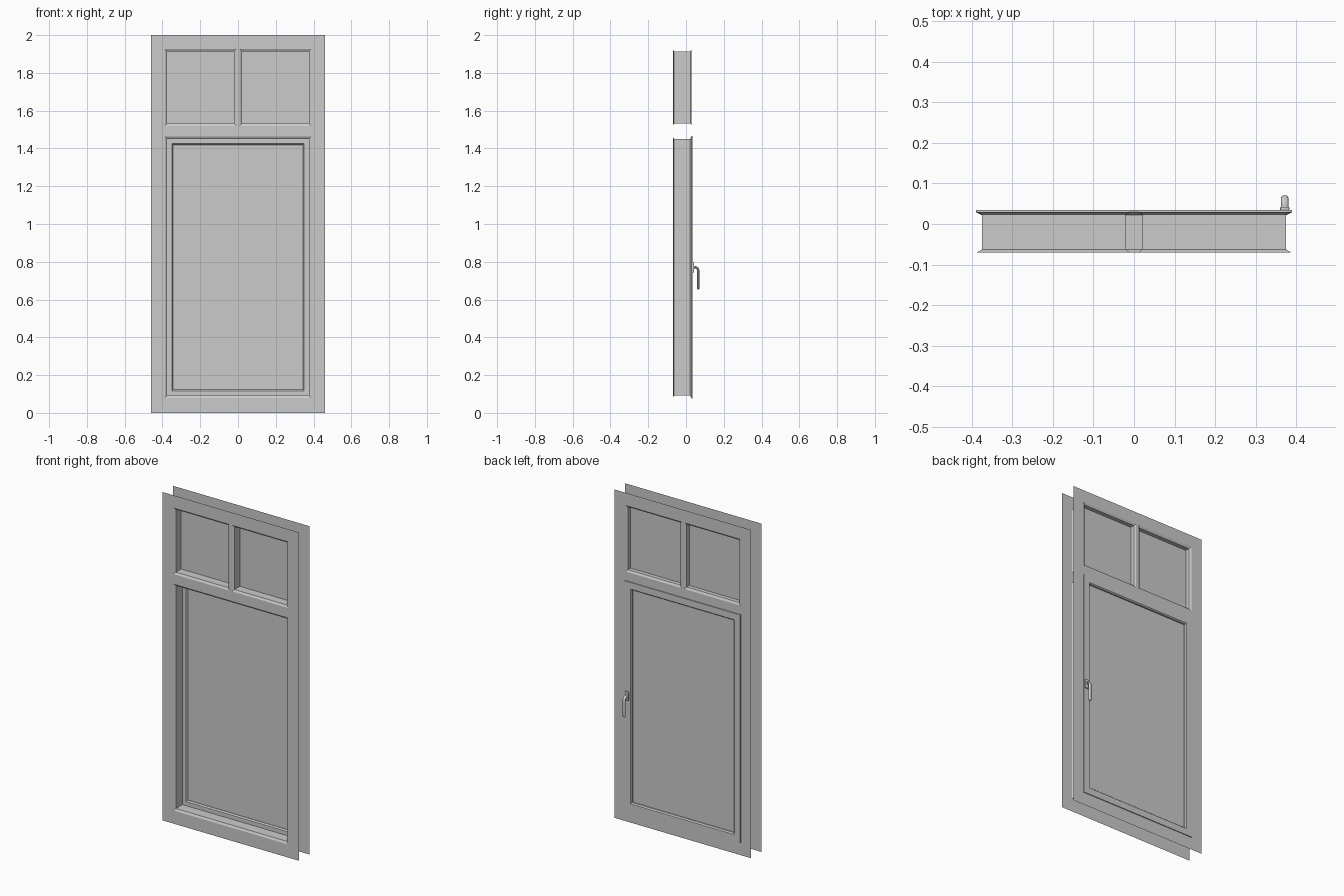
import bpy, bmesh, math

if "Cube" in bpy.data.objects:
    bpy.data.objects.remove(bpy.data.objects["Cube"])

FRONT, BACK = -0.07, 0.03
UPPER_Z, LOWER_Z = (1.52, 1.926), (0.08, 1.462)
HOLES = [(-0.387, -0.009, *UPPER_Z), (0.009, 0.387, *UPPER_Z), (-0.387, 0.387, *LOWER_Z)]


def finish(name, bm, smooth=False):
    bmesh.ops.remove_doubles(bm, verts=bm.verts, dist=1e-5)
    bmesh.ops.recalc_face_normals(bm, faces=bm.faces)
    me = bpy.data.meshes.new(name)
    bm.to_mesh(me)
    bm.free()
    ob = bpy.data.objects.new(name, me)
    bpy.context.collection.objects.link(ob)
    if smooth:
        bpy.context.view_layer.objects.active = ob
        ob.select_set(True)
        bpy.ops.object.shade_smooth_by_angle(angle=math.radians(40))
        ob.select_set(False)
    return ob


def loft(bm, rings, closed=False):
    """Bridge successive rings of points with quads."""
    vs = [[bm.verts.new(p) for p in r] for r in rings]
    pairs = list(zip(vs, vs[1:])) + ([(vs[-1], vs[0])] if closed else [])
    for a, b in pairs:
        n = len(a)
        for i in range(n):
            bm.faces.new((a[i], a[(i + 1) % n], b[(i + 1) % n], b[i]))
    return vs


def rect(hole, inset, y):
    x0, x1, z0, z1 = hole
    return [(x0 + inset, y, z0 + inset), (x1 - inset, y, z0 + inset),
            (x1 - inset, y, z1 - inset), (x0 + inset, y, z1 - inset)]


def box(name, x, y, z, bevel=0):
    bm = bmesh.new()
    bmesh.ops.create_cube(bm, size=1)
    for v in bm.verts:
        v.co = [(a + b) / 2 + c * (b - a) for c, (a, b) in zip(v.co, (x, y, z))]
    if bevel:
        bmesh.ops.bevel(bm, geom=bm.edges[:], offset=bevel, segments=2,
                        profile=0.5, affect='EDGES')
    return finish(name, bm, bevel > 0)


# Frame: front and back sheets joined only by the chamfered opening reveals
bm = bmesh.new()
xs = [-0.46, -0.387, -0.009, 0.009, 0.387, 0.46]
zs = [0, *LOWER_Z, *UPPER_Z, 2]
for y in (FRONT, BACK):
    for xa, xb in zip(xs, xs[1:]):
        for za, zb in zip(zs, zs[1:]):
            cx, cz = (xa + xb) / 2, (za + zb) / 2
            if not any(h[0] < cx < h[1] and h[2] < cz < h[3] for h in HOLES):
                bm.faces.new([bm.verts.new(p) for p in
                              ((xa, y, za), (xb, y, za), (xb, y, zb), (xa, y, zb))])
for h in HOLES:
    loft(bm, [rect(h, i, y) for i, y in
              ((0, FRONT), (0.012, FRONT + 0.007), (0.012, BACK - 0.007), (0, BACK))])
finish("window_frame", bm)

# Opening sash: closed rectangular ring with an overlapping lip at the back
bm = bmesh.new()
profile = [(0.012, 0.0), (0.012, 0.022), (-0.003, 0.029), (-0.003, 0.035),
           (0.037, 0.035), (0.043, 0.028), (0.043, 0.008), (0.037, 0.0)]
loft(bm, [rect(HOLES[2], i, y) for i, y in profile], closed=True)
finish("sash", bm)

# Glass panes
for name, h, inset, y in (("upper_glass_left", HOLES[0], 0.012, (-0.012, -0.002)),
                          ("upper_glass_right", HOLES[1], 0.012, (-0.012, -0.002)),
                          ("sash_glass", HOLES[2], 0.043, (0.012, 0.020))):
    box(name, (h[0] + inset, h[1] - inset), y, (h[2] + inset, h[3] - inset))

# Handle plate
box("handle_plate", (0.360, 0.383), (0.034, 0.042), (0.742, 0.797), 0.002)

# Handle lever: oval section swept along a bent path
R, N = 0.018, 12
path = [(0.038, 0.771, 0)]
for k in range(7):
    a = math.radians(15 * k)
    path.append((0.047 + R * math.sin(a), 0.771 - R + R * math.cos(a), a))
path += [(0.065, 0.66, math.pi / 2), (0.065, 0.652, math.pi / 2)]
rings = []
for j, (y, z, a) in enumerate(path):
    s = 0.75 if j == len(path) - 1 else 1
    ring = []
    for i in range(N):
        t = 2 * math.pi * i / N
        w, d = 0.009 * s * math.cos(t), 0.006 * s * math.sin(t)
        ring.append((0.3715 + w, y + d * math.sin(a), z + d * math.cos(a)))
    rings.append(ring)
bm = bmesh.new()
vs = loft(bm, rings)
bm.faces.new(vs[0])
bm.faces.new(vs[-1])
finish("handle_lever", bm, True)
